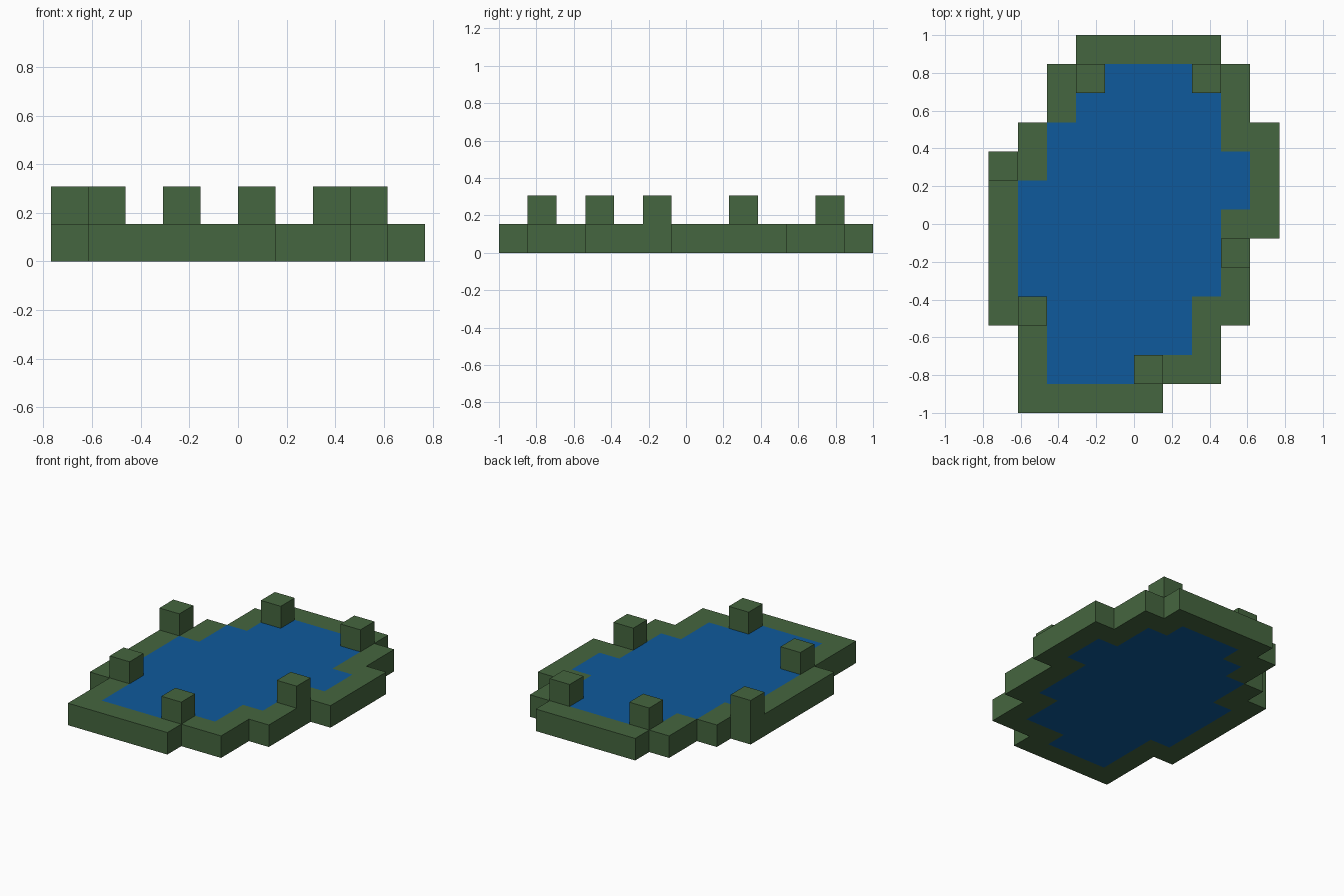
import bpy, bmesh, math

if "Cube" in bpy.data.objects:
    bpy.data.objects.remove(bpy.data.objects["Cube"])

U = 2 / 13  # block size
# plan seen from above (top row = back): g bank, P bank with a post, w water
PLAN = """
...ggggg..
..gPwwwPg.
..gwwwwwg.
.gwwwwwwgg
Pgwwwwwwwg
gwwwwwwwwg
gwwwwwwwgg
gwwwwwwwP.
gwwwwwwwg.
gPwwwwwgg.
.gwwwwwg..
.gwwwPgg..
.ggggg....
""".split()

cells = {}
for r, row in enumerate(PLAN):
    for x, c in enumerate(row):
        y = 12 - r
        if c != ".":
            cells[x, y, 0] = "water" if c == "w" else "bank"
        if c == "P":
            cells[x, y, 1] = "posts"


def material(name, color):
    m = bpy.data.materials.new(name)
    m.diffuse_color = (*color, 1)
    m.use_nodes = True
    m.node_tree.nodes["Principled BSDF"].inputs["Base Color"].default_value = m.diffuse_color
    return m


green = material("leaf green", (0.060, 0.133, 0.050))
blue = material("water blue", (0.0045, 0.102, 0.333))

# outward direction -> corner loop of a unit block face
SIDES = {
    (1, 0, 0): [(1, 0, 0), (1, 1, 0), (1, 1, 1), (1, 0, 1)],
    (-1, 0, 0): [(0, 0, 0), (0, 0, 1), (0, 1, 1), (0, 1, 0)],
    (0, 1, 0): [(0, 1, 0), (0, 1, 1), (1, 1, 1), (1, 1, 0)],
    (0, -1, 0): [(0, 0, 0), (1, 0, 0), (1, 0, 1), (0, 0, 1)],
    (0, 0, 1): [(0, 0, 1), (1, 0, 1), (1, 1, 1), (0, 1, 1)],
    (0, 0, -1): [(0, 0, 0), (0, 1, 0), (1, 1, 0), (1, 0, 0)],
}


def build(part, mat):
    """Skin the blocks of one part, leaving out faces hidden between blocks."""
    bm = bmesh.new()
    for cell, kind in cells.items():
        if kind != part:
            continue
        for d, loop in SIDES.items():
            if tuple(a + b for a, b in zip(cell, d)) in cells:
                continue
            bm.faces.new([bm.verts.new(((cell[0] + i - 5) * U,
                                        (cell[1] + j - 6.5) * U,
                                        (cell[2] + k) * U)) for i, j, k in loop])
    bmesh.ops.remove_doubles(bm, verts=bm.verts, dist=1e-4)
    mesh = bpy.data.meshes.new(part)
    bm.to_mesh(mesh)
    bm.free()
    mesh.materials.append(mat)
    bpy.context.collection.objects.link(bpy.data.objects.new(part, mesh))


build("bank", green)   # rim of the pond
build("posts", green)  # raised blocks on the rim
build("water", blue)   # flush pool surface, top and underside
